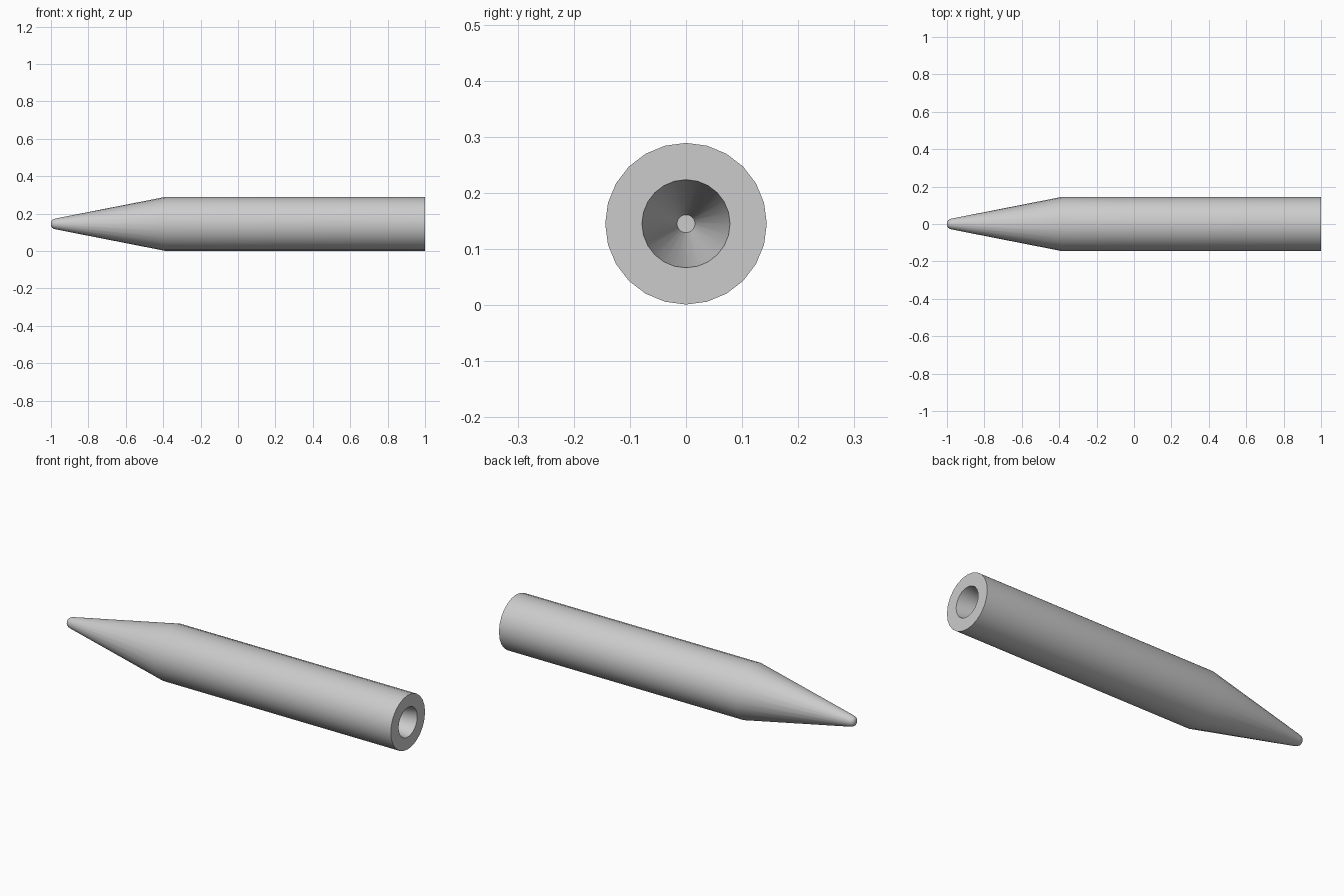
import bpy, bmesh, math
from mathutils import Matrix

if "Cube" in bpy.data.objects:
    bpy.data.objects.remove(bpy.data.objects["Cube"])

SIDES = 24
RADIUS = 0.144

# Profile (x along the axis, radius): rounded tip, taper, barrel, rear rim, conical socket
profile = [
    (-1.0, 0.0), (-0.999, 0.012), (-0.994, 0.020), (-0.985, 0.026), (-0.97, 0.030),
    (-0.39, RADIUS), (1.0, RADIUS),
    (1.0, 0.0785), (0.65, 0.016), (0.65, 0.0),
]

# Spin the profile around the x axis
bm = bmesh.new()
verts = [bm.verts.new((x, 0, r)) for x, r in profile]
edges = [bm.edges.new(pair) for pair in zip(verts, verts[1:])]
bmesh.ops.spin(bm, geom=verts + edges, cent=(0, 0, 0), axis=(1, 0, 0),
               angle=math.tau, steps=SIDES)
bmesh.ops.remove_doubles(bm, verts=bm.verts, dist=0.0005)
bmesh.ops.recalc_face_normals(bm, faces=bm.faces)
bmesh.ops.transform(bm, matrix=Matrix.Translation((0, 0, RADIUS + 0.001)), verts=bm.verts)

mesh = bpy.data.meshes.new("pointed_barrel")
bm.to_mesh(mesh)
bm.free()

barrel = bpy.data.objects.new("pointed_barrel", mesh)
bpy.context.collection.objects.link(barrel)

# Smooth barrel and taper, crisp rear rim
bpy.context.view_layer.objects.active = barrel
barrel.select_set(True)
bpy.ops.object.shade_smooth_by_angle(angle=math.radians(40))
